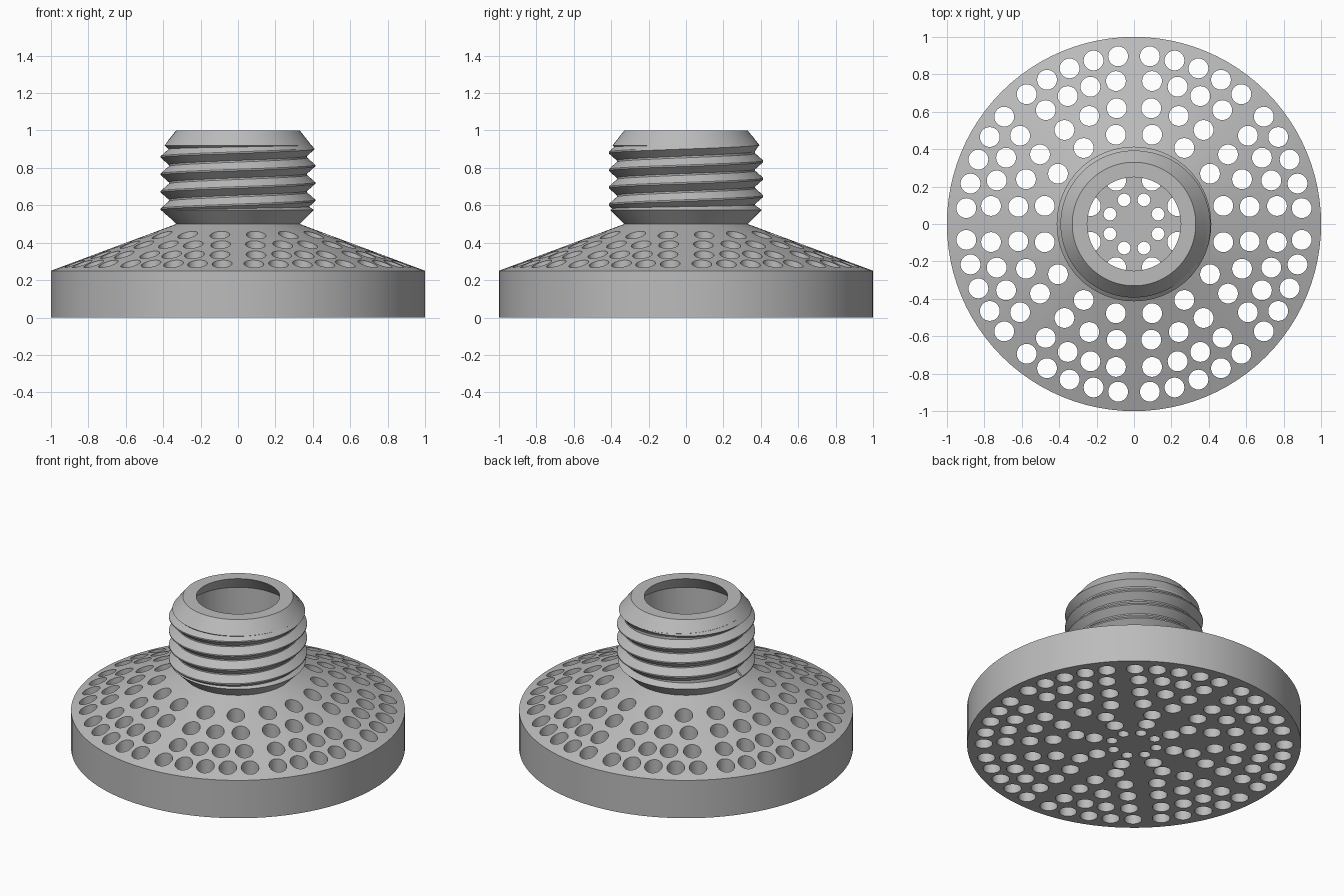
import bpy, bmesh, math

SEGMENTS = 96
HOLE_RADIUS = 0.053
PITCH = 0.093

old = bpy.data.objects.get("Cube")
if old:
    bpy.data.objects.remove(old, do_unlink=True)

grey = bpy.data.materials.new("plain grey")
grey.use_nodes = True
colour = (0.5, 0.5, 0.5, 1)
grey.diffuse_color = colour
grey.node_tree.nodes["Principled BSDF"].inputs["Base Color"].default_value = colour


def make_object(name, bm):
    bmesh.ops.recalc_face_normals(bm, faces=bm.faces)
    mesh = bpy.data.meshes.new(name)
    bm.to_mesh(mesh)
    bm.free()
    mesh.materials.append(grey)
    obj = bpy.data.objects.new(name, mesh)
    bpy.context.collection.objects.link(obj)
    return obj


def polar(radius, angle, z):
    return (radius * math.cos(angle), radius * math.sin(angle), z)


def lathe(name, profile):
    """Closed solid from a profile whose two ends lie on the axis."""
    bm = bmesh.new()
    rings = []
    for r, z in profile[1:-1]:
        rings.append([bm.verts.new(polar(r, math.tau * i / SEGMENTS, z))
                      for i in range(SEGMENTS)])
    for low, high in zip(rings, rings[1:]):
        for i in range(SEGMENTS):
            j = (i + 1) % SEGMENTS
            bm.faces.new((low[i], low[j], high[j], high[i]))
    bm.faces.new(rings[0])
    bm.faces.new(rings[-1])
    return make_object(name, bm)


# Disc, cone, neck and hollow bore in one turned profile
body = lathe("perforated_body", [
    (0, 0), (1, 0), (1, 0.25), (0.33, 0.5), (0.405, 0.575), (0.37, 0.6),
    (0.37, 0.9), (0.393, 0.92), (0.33, 1), (0.25, 1), (0.31, 0.915),
    (0.31, 0.3), (0, 0.3)])

# Hole rings: ring radius, hole radius, top of the drill, angles in one eighth
rings = [
    (0.90, HOLE_RADIUS, 0.7, (5.4, 13.9, 22.5, 31.1, 39.6)),
    (0.77, HOLE_RADIUS, 0.7, (7.2, 17.6, 27.4, 37.8)),
    (0.625, HOLE_RADIUS, 0.7, (8.5, 22.5, 36.5)),
    (0.487, HOLE_RADIUS, 0.7, (11.5, 33.5)),
    (0.365, HOLE_RADIUS, 0.42, (22.5,)),
    (0.25, HOLE_RADIUS, 0.4, (22.5,)),
    (0.139, 0.034, 0.4, (22.5,)),
]
bm = bmesh.new()
for ring_radius, hole_radius, top, angles in rings:
    for sector in range(8):
        for degrees in angles:
            a = math.radians(degrees + 45 * sector)
            made = bmesh.ops.create_cone(
                bm, cap_ends=True, segments=28, radius1=hole_radius,
                radius2=hole_radius, depth=top + 0.1)
            x, y, z = polar(ring_radius, a, (top - 0.1) / 2)
            bmesh.ops.translate(bm, verts=made["verts"], vec=(x, y, z))
drills = make_object("hole_drills", bm)
drills.hide_render = True

cut = body.modifiers.new("holes", "BOOLEAN")
cut.operation = "DIFFERENCE"
cut.solver = "EXACT"
cut.object = drills
bpy.context.view_layer.objects.active = body
body.select_set(True)
bpy.ops.object.modifier_apply(modifier=cut.name)
bpy.data.objects.remove(drills, do_unlink=True)

# Screw thread: a triangular section swept along a rising helix
bm = bmesh.new()
sections = []
for i in range(4 * SEGMENTS + 1):
    a = -math.pi + math.tau * i / SEGMENTS
    z = 0.626 + PITCH * a / math.tau
    section = []
    for r, dz in ((0.365, -PITCH / 2), (0.413, -0.004),
                  (0.413, 0.004), (0.365, PITCH / 2)):
        height = z + dz
        limit = 0.331 + (1 - height) * 0.79
        section.append(bm.verts.new(polar(min(r, limit), a, height)))
    sections.append(section)
for one, two in zip(sections, sections[1:]):
    for k in range(4):
        n = (k + 1) % 4
        bm.faces.new((one[k], one[n], two[n], two[k]))
bm.faces.new(sections[0])
bm.faces.new(sections[-1])
thread = make_object("screw_thread", bm)

# Soft shading on the curved walls, sharp at the edges
for obj in (body, thread):
    bpy.ops.object.select_all(action="DESELECT")
    obj.select_set(True)
    bpy.context.view_layer.objects.active = obj
    bpy.ops.object.shade_smooth_by_angle(angle=math.radians(20))
